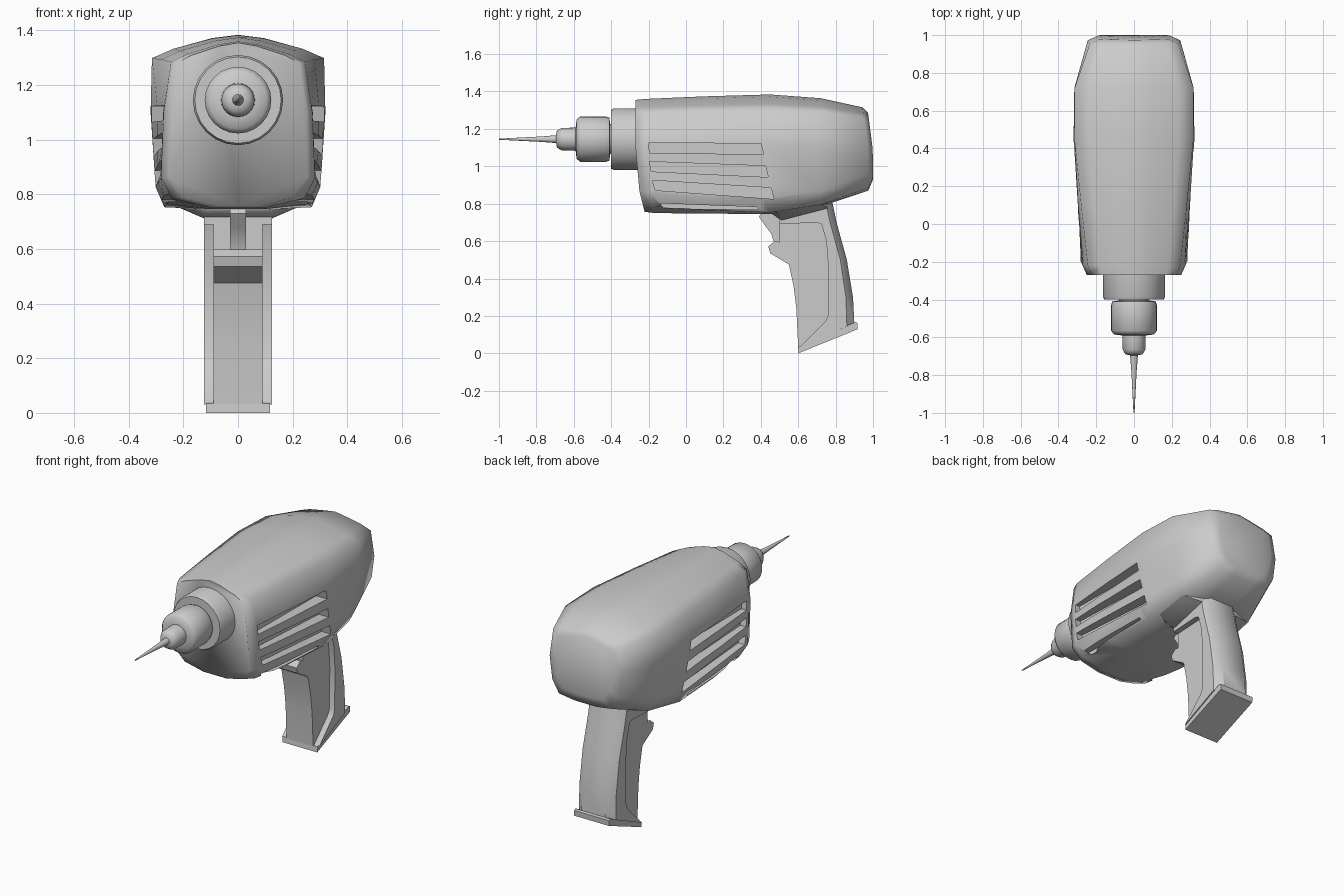
import bpy, bmesh, math

if "Cube" in bpy.data.objects:
    bpy.data.objects.remove(bpy.data.objects["Cube"])


def make(name, rings, angle=30):
    """Bridge closed rings of points, cap both ends."""
    bm = bmesh.new()
    rows = [[bm.verts.new(p) for p in ring] for ring in rings]
    n = len(rows[0])
    for a, b in zip(rows, rows[1:]):
        for i in range(n):
            j = (i + 1) % n
            bm.faces.new((a[i], a[j], b[j], b[i]))
    bm.faces.new(rows[0])
    bm.faces.new(rows[-1])
    bmesh.ops.recalc_face_normals(bm, faces=bm.faces)
    mesh = bpy.data.meshes.new(name)
    bm.to_mesh(mesh)
    bm.free()
    ob = bpy.data.objects.new(name, mesh)
    bpy.context.collection.objects.link(ob)
    smooth(ob, angle)
    return ob


def smooth(ob, angle):
    bpy.ops.object.select_all(action='DESELECT')
    ob.select_set(True)
    bpy.context.view_layer.objects.active = ob
    bpy.ops.object.shade_smooth_by_angle(angle=math.radians(angle))


def prism(name, layers, angle=30):
    """Layers of (x, side profile in y,z)."""
    return make(name, [[(x, y, z) for y, z in prof] for x, prof in layers], angle)


def lathe(name, profile, sides=24, zc=1.145):
    """Revolve (y, radius) about the drill axis."""
    turn = [2 * math.pi * i / sides for i in range(sides)]
    return make(name, [[(r * math.cos(t), y, zc + r * math.sin(t)) for t in turn]
                       for y, r in profile], 50)


# Motor housing: y, half widths (top, middle, lower, bottom), top, drop, bottom corner, bottom
sections = [
    (-0.27, .225, .250, .255, .20, 1.355, .075, .790, .757),
    (-0.22, .245, .272, .282, .24, 1.360, .075, .785, .750),
    (0.10, .280, .298, .292, .26, 1.374, .080, .765, .747),
    (0.45, .315, .320, .302, .27, 1.384, .085, .753, .745),
    (0.72, .315, .316, .290, .25, 1.364, .075, .795, .785),
    (0.975, .235, .245, .225, .18, 1.315, .055, .885, .870),
    (1.00, .185, .190, .175, .13, 1.285, .045, .940, .930)]


def housing_ring(s):
    y, wt, wm, wl, wb, zt, drop, zc, zb = s
    half = [(0, zt), (.3 * wt, zt - .012), (.75 * wt, zt - .6 * drop), (wt, zt - drop),
            (wm, 1.10), (wl, zc + .075), (wb, zc), (.4 * wb, zb), (0, zb)]
    loop = half + [(-x, z) for x, z in half[-2:0:-1]]
    out = []
    for x, z in loop:
        shift = 0
        if y < -.1:
            shift = max(0, .95 - z) * .25
        elif y > .9:
            shift = -max(0, z - 1.08) * .13
        out.append((x, y + shift, z))
    return out


body = make("motor_housing", [housing_ring(s) for s in sections], 80)

# Cooling slots cut in both sides
slots = [
    (.24, [(-.20, 1.125), (.40, 1.122), (.415, 1.065), (-.195, 1.07)]),
    (.24, [(-.195, 1.025), (.425, 1.002), (.44, .942), (-.185, .972)]),
    (.24, [(-.18, .925), (.455, .885), (.47, .825), (-.165, .872)]),
    (.22, [(-.14, .802), (.38, .782), (.39, .768), (-.12, .775)])]
for inner, prof in slots:
    for side in (1, -1):
        cutter = prism("slot_cutter", [(side * inner, prof), (side * .45, prof)])
        cutter.hide_render = True
        mod = body.modifiers.new("slot", 'BOOLEAN')
        mod.operation = 'DIFFERENCE'
        mod.solver = 'EXACT'
        mod.object = cutter
        bpy.context.view_layer.objects.active = body
        bpy.ops.object.modifier_apply(modifier=mod.name)
        bpy.data.objects.remove(cutter)
smooth(body, 80)

# Chuck and bit
lathe("front_collar", [(-.20, .165), (-.385, .165), (-.40, .158), (-.40, .08)])
lathe("chuck", [(-.38, .08), (-.405, .08), (-.41, .115), (-.43, .122), (-.565, .122),
                (-.585, .105), (-.59, .062), (-.665, .06), (-.69, .045), (-.695, .02)])
lathe("drill_bit", [(-.68, .022), (-.78, .014), (-.90, .008), (-1.0, .003)], 12)

# Grip core with finger lip
core = [(.50, .78), (.50, .595), (.475, .60), (.44, .572), (.45, .535), (.55, .475),
        (.575, .36), (.59, .24), (.60, .03), (.86, .14), (.84, .45), (.76, .78)]
prism("grip_core", [(-.09, core), (.09, core)])

# Raised rear shell of the grip, rounded at the back
panel = [(.50, .78), (.50, .69), (.70, .70), (.725, .69), (.75, .60), (.762, .45),
         (.758, .20), (.745, .17), (.62, .045), (.605, .03)]
side = panel + [(.86, .145), (.855, .30), (.825, .50), (.77, .70), (.745, .82)]
back = panel + [(.90, .16), (.893, .30), (.86, .50), (.805, .70), (.78, .82)]
prism("grip_shell", [(-.125, side), (-.08, back), (.08, back), (.125, side)], 40)

# Base plate
base = [(.60, .0), (.603, .035), (.905, .167), (.918, .162), (.916, .128)]
prism("grip_base", [(-.118, base), (.118, base)])

# Neck blending the grip into the housing
thin = [(.46, .80), (.46, .765), (.51, .762), (.72, .795), (.72, .85)]
deep = [(.46, .80), (.46, .745), (.51, .710), (.76, .775), (.76, .85)]
prism("grip_neck", [(-.24, thin), (-.12, deep), (.12, deep), (.24, thin)], 60)

# Trigger
blade = [(.39, .73), (.42, .77), (.52, .77), (.52, .595), (.468, .598), (.455, .64), (.425, .68)]
prism("trigger", [(-.03, blade), (.03, blade)])
